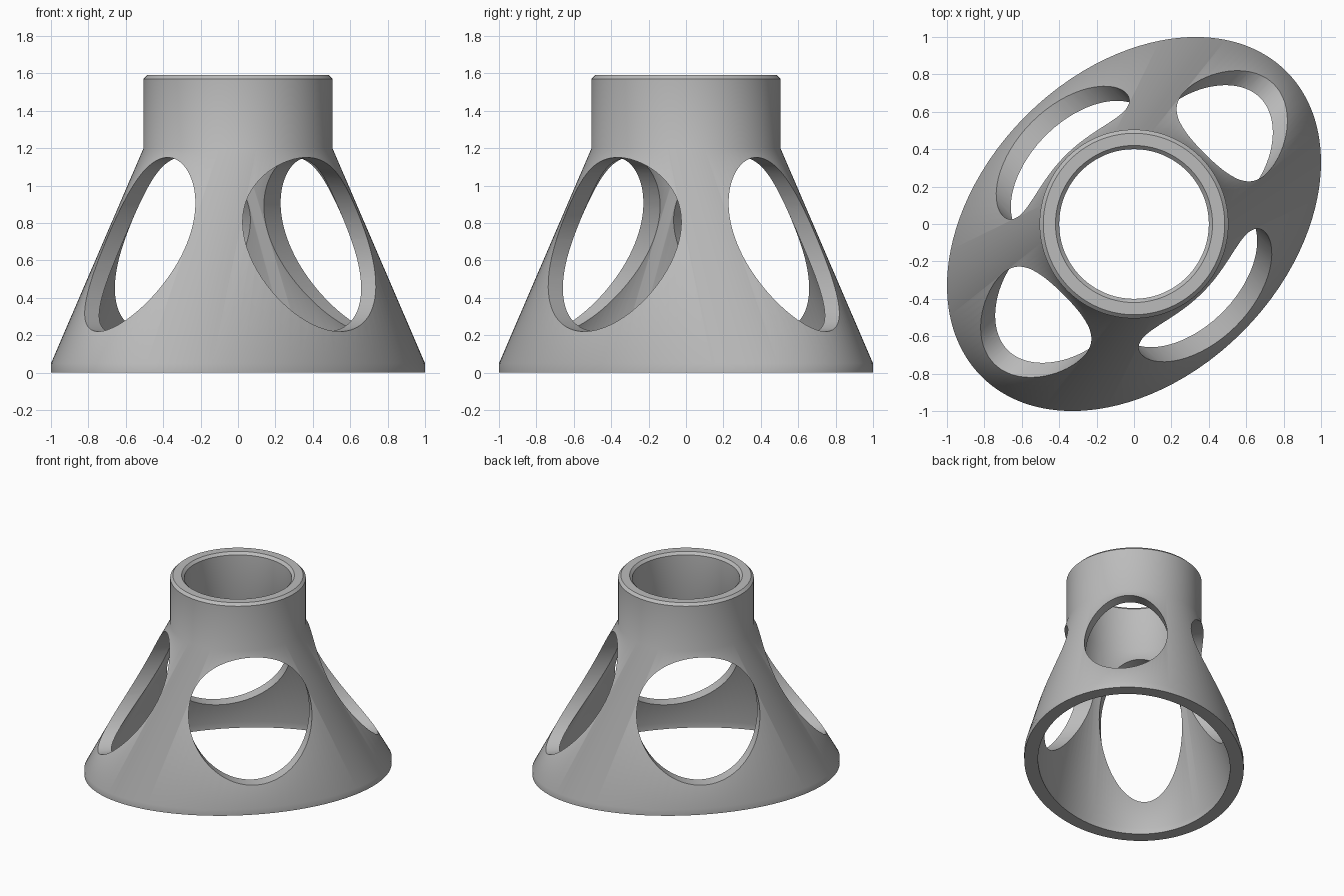
import bpy, bmesh, math

if "Cube" in bpy.data.objects:
    bpy.data.objects.remove(bpy.data.objects["Cube"])

N = 128  # segments around the body

grey = bpy.data.materials.new("light_grey")
grey.diffuse_color = (0.5, 0.5, 0.5, 1)
grey.use_nodes = True
grey.node_tree.nodes["Principled BSDF"].inputs["Base Color"].default_value = grey.diffuse_color


def ring(bm, a, b, z):
    """Ellipse turned 45 degrees, sampled by normal direction so walls between rings are developable."""
    verts = []
    for i in range(N):
        t = 2 * math.pi * i / N
        c, s = math.cos(t), math.sin(t)
        d = math.hypot(a * c, b * s)
        u, v = a * a * c / d, b * b * s / d
        verts.append(bm.verts.new(((u - v) * math.sqrt(0.5), (u + v) * math.sqrt(0.5), z)))
    return verts


def finish(bm, name):
    bmesh.ops.recalc_face_normals(bm, faces=bm.faces)
    mesh = bpy.data.meshes.new(name)
    bm.to_mesh(mesh)
    bm.free()
    mesh.materials.append(grey)
    ob = bpy.data.objects.new(name, mesh)
    bpy.context.collection.objects.link(ob)
    return ob


# Hollow body: oval foot blending into a round collar, outside up then inside down
profile = [(1.153, 0.818, 0), (1.153, 0.818, 0.05), (0.505, 0.505, 1.2),
           (0.505, 0.505, 1.57), (0.485, 0.485, 1.59), (0.42, 0.42, 1.59),
           (0.40, 0.40, 1.57), (0.40, 0.40, 1.2), (1.05, 0.715, 0.05), (1.05, 0.715, 0)]
bm = bmesh.new()
rings = [ring(bm, *p) for p in profile]
for lo, hi in zip(rings, rings[1:] + rings[:1]):
    for i in range(N):
        j = (i + 1) % N
        bm.faces.new((lo[i], lo[j], hi[j], hi[i]))
body = finish(bm, "adapter_body")


# Two oval cutters running straight through, one along each diagonal
def window_cutter(name, half_width, half_height, angle):
    bm = bmesh.new()
    dx, dy = math.cos(angle), math.sin(angle)
    ends = []
    for k in (-2, 2):
        ends.append([bm.verts.new((k * dx - half_width * math.cos(t) * dy,
                                   k * dy + half_width * math.cos(t) * dx,
                                   0.685 + half_height * math.sin(t)))
                     for t in (2 * math.pi * i / 96 for i in range(96))])
    for i in range(96):
        j = (i + 1) % 96
        bm.faces.new((ends[0][i], ends[0][j], ends[1][j], ends[1][i]))
    bm.faces.new(ends[0])
    bm.faces.new(ends[1])
    ob = finish(bm, name)
    ob.hide_render = True
    ob.hide_set(True)
    mod = body.modifiers.new(name, 'BOOLEAN')
    mod.operation = 'DIFFERENCE'
    mod.solver = 'EXACT'
    mod.object = ob
    return ob


cutters = [window_cutter("wide_window_cutter", 0.465, 0.465, -math.pi / 4),
           window_cutter("narrow_window_cutter", 0.31, 0.465, math.pi / 4)]

# Apply the cuts, then smooth the curved walls
bpy.context.view_layer.objects.active = body
body.select_set(True)
for mod in list(body.modifiers):
    bpy.ops.object.modifier_apply(modifier=mod.name)
for ob in cutters:
    bpy.data.objects.remove(ob)
bpy.ops.object.shade_smooth_by_angle(angle=math.radians(30))
